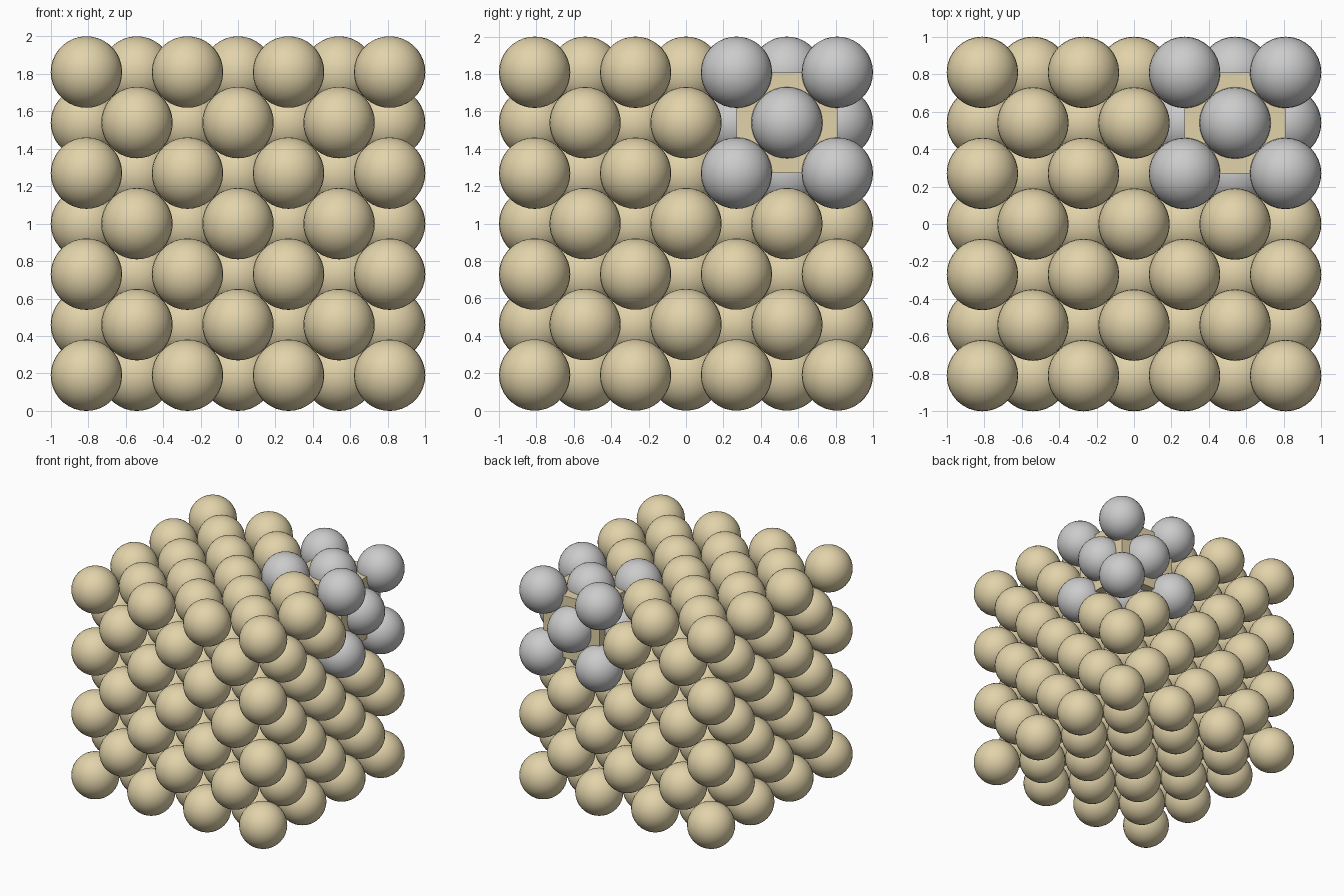
import bpy
import bmesh

if "Cube" in bpy.data.objects:
    bpy.data.objects.remove(bpy.data.objects["Cube"])

# Face-centred cubic lattice, 3 x 3 x 3 cells, spheres touching along face diagonals
R = 1 / (1 + 3 * 2 ** 0.5)
D = R * 2 ** 0.5          # half a unit cell
N = 7                     # sphere layers per axis

tan = bpy.data.materials.new("tan")
tan.diffuse_color = (0.76, 0.65, 0.40, 1)
tan.use_nodes = True
tan.node_tree.nodes["Principled BSDF"].inputs["Base Color"].default_value = tan.diffuse_color


def sphere_mesh(name, material=None):
    bm = bmesh.new()
    bmesh.ops.create_uvsphere(bm, u_segments=32, v_segments=18, radius=R)
    for f in bm.faces:
        f.smooth = True
    mesh = bpy.data.meshes.new(name)
    bm.to_mesh(mesh)
    bm.free()
    if material:
        mesh.materials.append(material)
    return mesh


def place(name, mesh, i, j, k):
    ob = bpy.data.objects.new(name, mesh)
    ob.location = ((i - 3) * D, (j - 3) * D, 1 + (k - 3) * D)
    bpy.context.collection.objects.link(ob)
    return ob


# Spheres: grey in the highlighted corner cell, tan elsewhere
tan_sphere = sphere_mesh("lattice_sphere", tan)
grey_sphere = sphere_mesh("cell_sphere")
for i in range(N):
    for j in range(N):
        for k in range(N):
            if (i + j + k) % 2:
                continue
            if min(i, j, k) >= 4:
                place("cell_sphere", grey_sphere, i, j, k)
            else:
                place("lattice_sphere", tan_sphere, i, j, k)

# Solid cube marking the unit cell, its corners at the grey corner sphere centres
bm = bmesh.new()
bmesh.ops.create_cube(bm, size=2 * D)
cube = bpy.data.meshes.new("unit_cell_cube")
bm.to_mesh(cube)
bm.free()
cube.materials.append(tan)
place("unit_cell_cube", cube, 5, 5, 5)
